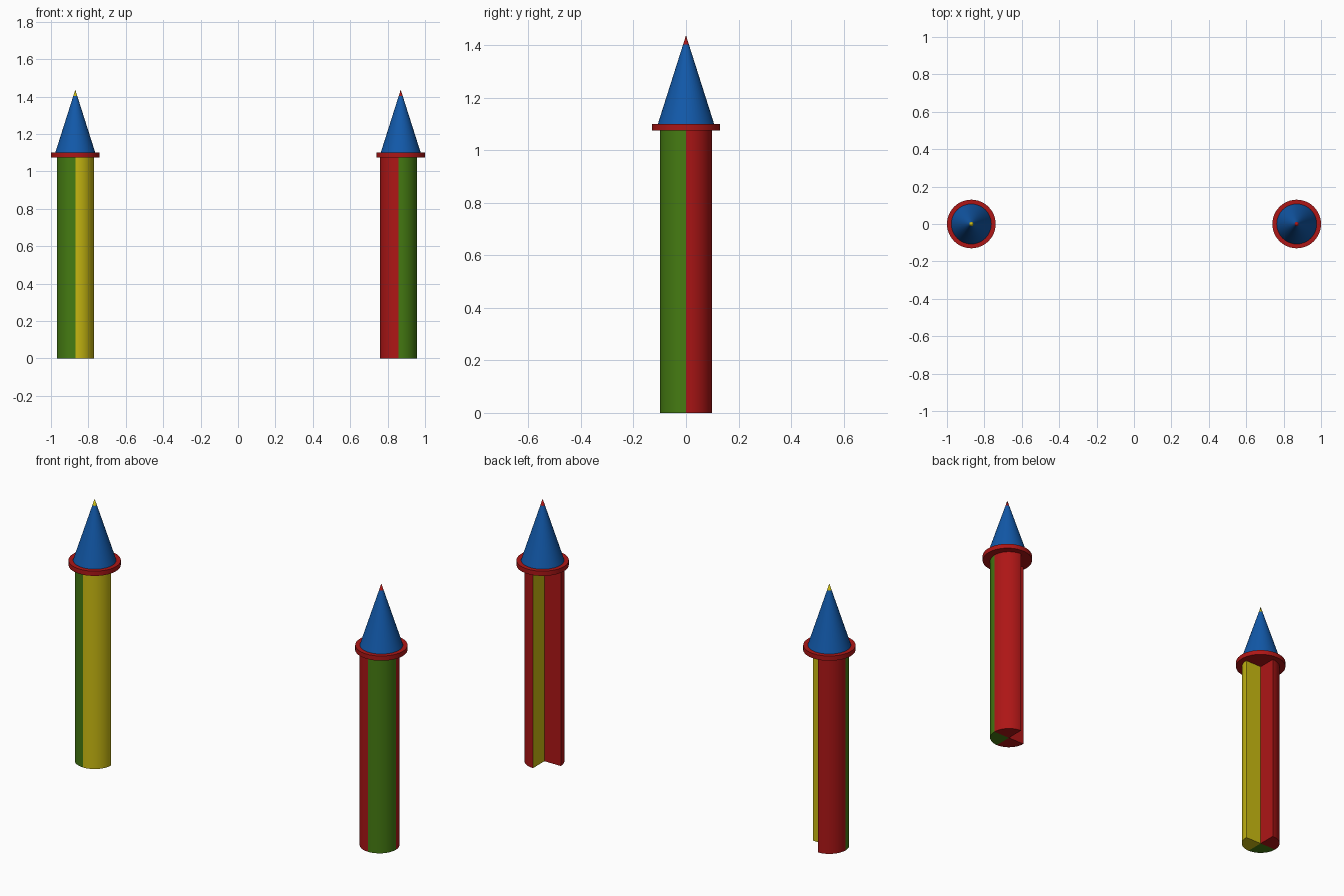
import bpy, bmesh
from math import cos, sin, pi, radians

if "Cube" in bpy.data.objects:
    bpy.data.objects.remove(bpy.data.objects["Cube"])

def mat(name, rgb):
    m = bpy.data.materials.new(name)
    m.diffuse_color = (*rgb, 1)
    m.use_nodes = True
    m.node_tree.nodes["Principled BSDF"].inputs["Base Color"].default_value = m.diffuse_color
    return m

RED = mat("red", (0.42, 0.008, 0.008))
GREEN = mat("green", (0.06, 0.2, 0.006))
YELLOW = mat("yellow", (0.6, 0.5, 0.006))
BLUE = mat("blue", (0.006, 0.1, 0.4))

R, SHAFT_TOP, COLLAR_TOP = 0.099, 1.074, 1.1
SEG = 48

def finish(bm, name, loc, mats):
    bmesh.ops.recalc_face_normals(bm, faces=bm.faces)
    me = bpy.data.meshes.new(name)
    bm.to_mesh(me)
    bm.free()
    for m in mats:
        me.materials.append(m)
    ob = bpy.data.objects.new(name, me)
    ob.location = loc
    bpy.context.collection.objects.link(ob)
    bpy.ops.object.select_all(action='DESELECT')
    ob.select_set(True)
    bpy.context.view_layer.objects.active = ob
    bpy.ops.object.shade_smooth_by_angle(angle=radians(30))
    return ob

def wedge(name, x, start, color, end_color=None):
    """Quarter-cylinder pillar; end_color paints the flat side it ends on."""
    n = SEG // 4
    pts = [(0, 0)] + [(R * cos(a), R * sin(a))
                      for a in (radians(start) + pi / 2 * i / n for i in range(n + 1))]
    bm = bmesh.new()
    lo = [bm.verts.new((px, py, 0)) for px, py in pts]
    hi = [bm.verts.new((px, py, SHAFT_TOP)) for px, py in pts]
    bm.faces.new(lo)
    bm.faces.new(hi)
    for i in range(len(pts)):
        j = (i + 1) % len(pts)
        f = bm.faces.new((lo[i], lo[j], hi[j], hi[i]))
        if end_color and j == 0:
            f.material_index = 1
    finish(bm, name, (x, 0, 0), [color] + ([end_color] if end_color else []))

def frustum(name, x, r1, r2, z1, z2, color):
    bm = bmesh.new()
    bmesh.ops.create_cone(bm, cap_ends=True, segments=SEG, radius1=r1, radius2=r2, depth=z2 - z1)
    finish(bm, name, (x, 0, (z1 + z2) / 2), [color])

def top(side, x, tip_color):
    # collar, roof cone and coloured roof tip
    z_split, z_tip, rc = 1.403, 1.437, 0.107
    r_split = rc * (z_tip - z_split) / (z_tip - COLLAR_TOP)
    frustum(side + "_collar", x, 0.13, 0.13, SHAFT_TOP, COLLAR_TOP, RED)
    frustum(side + "_roof", x, rc, r_split, COLLAR_TOP, z_split, BLUE)
    frustum(side + "_roof_tip", x, r_split, 0, z_split, z_tip, tip_color)

# left tower: open at the back right quarter
for start, color in ((90, RED), (180, GREEN), (270, YELLOW)):
    wedge("left_pillar_quarter", -0.87, start, color)
top("left", -0.87, YELLOW)

# right tower: open at the back left quarter, one yellow inner side
for start, color, end in ((0, RED, YELLOW), (180, RED, None), (270, GREEN, None)):
    wedge("right_pillar_quarter", 0.859, start, color, end)
top("right", 0.87, RED)
